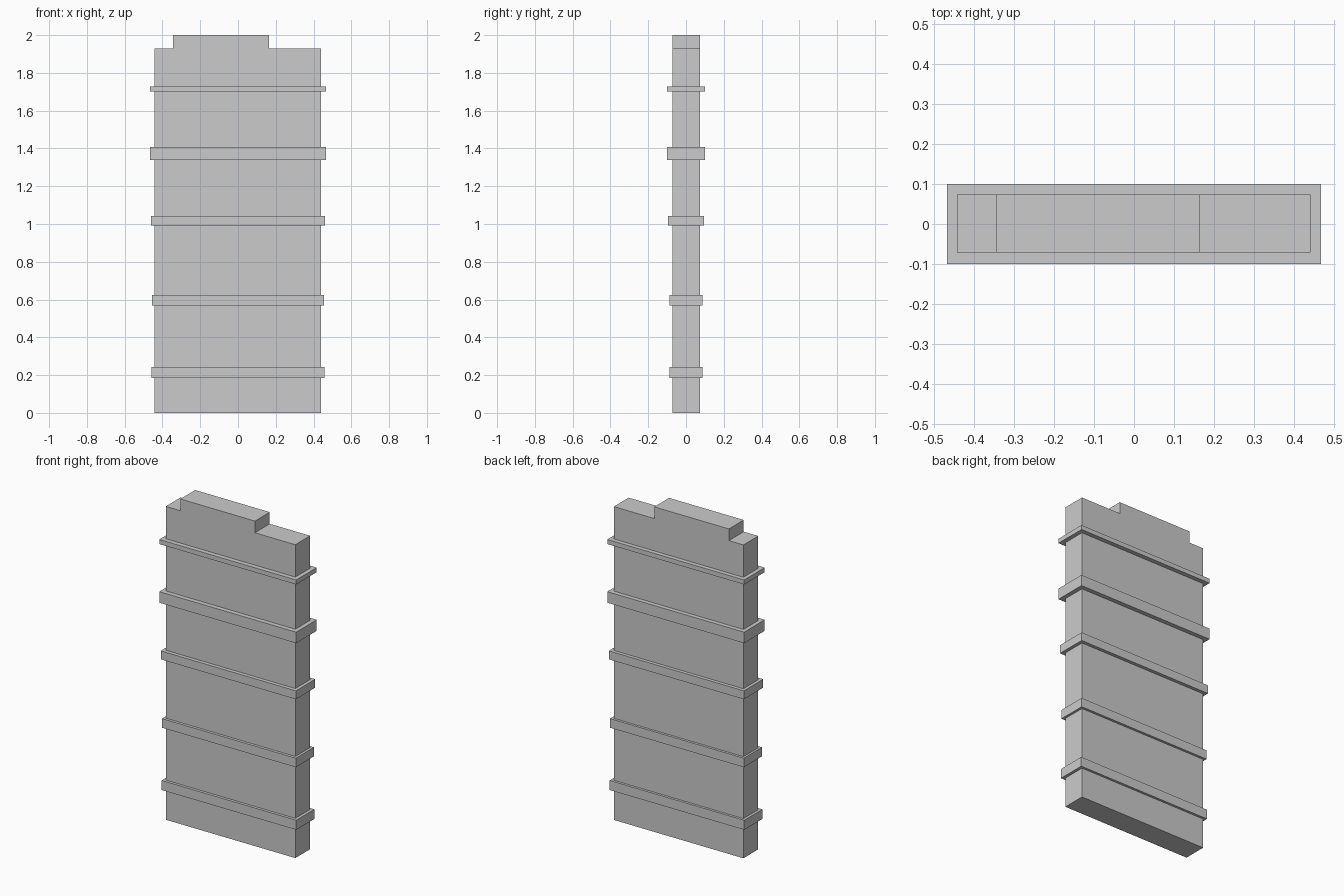
import bpy
import bmesh

if "Cube" in bpy.data.objects:
    bpy.data.objects.remove(bpy.data.objects["Cube"])


def finish(name, bm):
    bmesh.ops.recalc_face_normals(bm, faces=bm.faces)
    mesh = bpy.data.meshes.new(name)
    bm.to_mesh(mesh)
    bm.free()
    obj = bpy.data.objects.new(name, mesh)
    bpy.context.collection.objects.link(obj)
    return obj


def slab(name, outline, y0, y1):
    """Extrude an x-z outline from y0 to y1."""
    bm = bmesh.new()
    face = bm.faces.new([bm.verts.new((x, y0, z)) for x, z in outline])
    ext = bmesh.ops.extrude_face_region(bm, geom=[face])
    verts = [g for g in ext["geom"] if isinstance(g, bmesh.types.BMVert)]
    bmesh.ops.translate(bm, verts=verts, vec=(0, y1 - y0, 0))
    return finish(name, bm)


# Main panel with the raised, off-centre top
slab("panel", [(-0.442, 0), (0.44, 0), (0.44, 1.928), (0.165, 1.928),
               (0.165, 2), (-0.343, 2), (-0.343, 1.928), (-0.442, 1.928)],
     -0.071, 0.073)

# Horizontal bands wrapped round the panel: half width, half depth, z range
bands = [
    (0.458, 0.088, 0.185, 0.244),
    (0.455, 0.088, 0.569, 0.625),
    (0.460, 0.094, 0.991, 1.043),
    (0.466, 0.100, 1.340, 1.408),
    (0.466, 0.100, 1.701, 1.729),
]
for i, (w, d, z0, z1) in enumerate(bands, 1):
    slab(f"band_{i}", [(-w, z0), (w, z0), (w, z1), (-w, z1)], -d, d)
